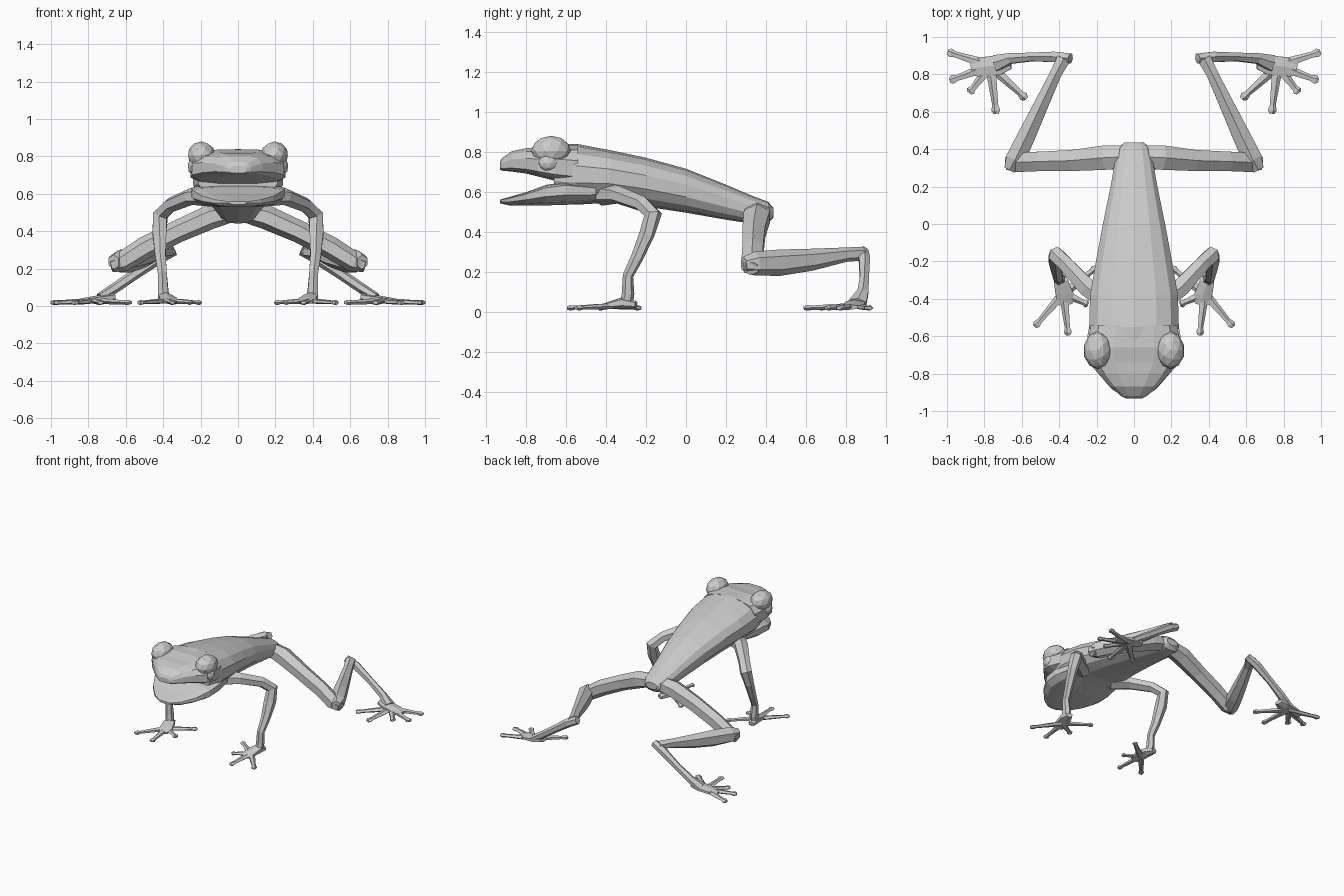
import bpy, bmesh, math
from mathutils import Vector

if "Cube" in bpy.data.objects:
    bpy.data.objects.remove(bpy.data.objects["Cube"])


def finish(name, bm, mirror=False):
    bmesh.ops.recalc_face_normals(bm, faces=bm.faces)
    mesh = bpy.data.meshes.new(name)
    bm.to_mesh(mesh)
    bm.free()
    ob = bpy.data.objects.new(name, mesh)
    bpy.context.collection.objects.link(ob)
    if mirror:
        ob.modifiers.new("Mirror", 'MIRROR').use_mirror_merge = False
    return ob


def bridge(bm, rings):
    """Skin a list of vertex rings and cap both ends."""
    n = len(rings[0])
    for a, b in zip(rings, rings[1:]):
        for i in range(n):
            bm.faces.new((a[i], a[(i + 1) % n], b[(i + 1) % n], b[i]))
    bm.faces.new(rings[0][::-1])
    bm.faces.new(rings[-1])


def loft(name, rows, sides=14, power=0.85, mid=0.5):
    """Cross-sections along y: (y, half width, bottom z, top z)."""
    bm = bmesh.new()
    rings = []
    for y, w, zb, zt in rows:
        zm = zb + mid * (zt - zb)
        ring = []
        for i in range(sides):
            a = 2 * math.pi * (i + 0.5) / sides
            c, s = math.cos(a), math.sin(a)
            x = math.copysign(abs(c) ** power, c) * w
            h = math.copysign(abs(s) ** power, s)
            ring.append(bm.verts.new((x, y, zm + h * ((zt - zm) if h > 0 else (zm - zb)))))
        rings.append(ring)
    bridge(bm, rings)
    return finish(name, bm)


def tube(bm, path, sides=6):
    """Limb along points (x, y, z, half width, half height)."""
    pts = [Vector(p[:3]) for p in path]
    rings, side, prev = [], None, None
    for i, p in enumerate(path):
        t = (pts[min(i + 1, len(pts) - 1)] - pts[max(i - 1, 0)]).normalized()
        if side is None:
            side = t.cross(Vector((0, 0, 1))).normalized()
        else:
            side = prev.rotation_difference(t) @ side
        up = side.cross(t)
        prev = t
        ring = []
        for k in range(sides):
            a = 2 * math.pi * (k + 0.5) / sides
            ring.append(bm.verts.new(pts[i] + side * math.cos(a) * p[3] + up * math.sin(a) * p[4]))
        rings.append(ring)
    bridge(bm, rings)


def limb(name, path, sides=6):
    bm = bmesh.new()
    tube(bm, path, sides)
    return finish(name, bm, True)


def digits(name, root, tips, r):
    """Fingers or toes fanning from a root, each with a small end pad."""
    bm = bmesh.new()
    a = Vector(root)
    for x, y in tips:
        b = Vector((x, y, 0.018))
        d = [(0, 1.25), (0.45, 0.95), (0.82, 0.7), (0.93, 1.05), (1, 0.6)]
        tube(bm, [(*a.lerp(b, f), r * s, min(r * s * 0.65, 0.015)) for f, s in d], 5)
    return finish(name, bm, True)


def ball(name, center, scale, sub=2):
    bm = bmesh.new()
    bmesh.ops.create_icosphere(bm, subdivisions=sub, radius=1)
    bmesh.ops.scale(bm, vec=scale, verts=bm.verts)
    bmesh.ops.translate(bm, vec=center, verts=bm.verts)
    return finish(name, bm, True)


# Torso tapering from shoulders to rump
loft("torso", [
    (-0.66, .215, .55, .835), (-0.55, .245, .535, .84), (-0.38, .24, .545, .808),
    (-0.2, .208, .525, .77), (0, .17, .495, .715), (.2, .128, .46, .635),
    (.33, .105, .44, .58), (.41, .085, .44, .55), (.437, .05, .47, .52)])

# Head: upper skull with snout, and open lower jaw
loft("upper_head", [
    (-0.54, .235, .64, .835), (-0.66, .26, .655, .84), (-0.74, .25, .675, .825),
    (-0.80, .195, .69, .82), (-0.87, .13, .70, .805), (-0.92, .07, .705, .77),
    (-0.932, .045, .71, .75)], 12, 0.65, 0.3)
loft("lower_jaw", [
    (-0.932, .045, .542, .56), (-0.88, .125, .53, .575), (-0.8, .195, .53, .598),
    (-0.7, .25, .53, .635), (-0.6, .255, .532, .65), (-0.45, .225, .55, .63)],
    12, 0.65, 0.75)

# Eyes under raised brow bumps
ball("eyelid", (.195, -.675, .805), (.075, .1, .075))
ball("eyeball", (.225, -.69, .745), (.045, .055, .05))

# Front legs
limb("front_leg", [
    (.13, -.42, .59, .07, .06), (.25, -.34, .585, .055, .045), (.36, -.22, .54, .045, .04),
    (.415, -.165, .485, .045, .045), (.42, -.195, .39, .036, .045), (.415, -.245, .27, .03, .034),
    (.405, -.29, .18, .026, .028), (.40, -.29, .09, .032, .03), (.395, -.30, .03, .035, .03)])
limb("front_palm", [
    (.405, -.25, .035, .025, .018), (.39, -.31, .045, .045, .03),
    (.37, -.38, .033, .055, .018), (.365, -.43, .022, .04, .012)])
digits("front_fingers", (.375, -.37, .028),
       [(.53, -.55), (.35, -.595), (.245, -.43), (.2, -.23)], .022)

# Hind legs: thigh, shin, long ankle
limb("thigh", [
    (.03, .36, .50, .07, .05), (.15, .355, .475, .075, .065), (.32, .34, .40, .065, .06),
    (.5, .335, .31, .06, .06), (.62, .33, .235, .06, .055), (.68, .325, .215, .04, .035)])
limb("shin", [
    (.665, .29, .235, .035, .04), (.635, .345, .24, .06, .06), (.575, .47, .245, .055, .066),
    (.50, .63, .26, .045, .055), (.42, .80, .285, .036, .036), (.375, .885, .29, .042, .035)])
limb("ankle", [
    (.34, .885, .30, .03, .03), (.42, .893, .26, .032, .034), (.55, .893, .17, .026, .028),
    (.66, .885, .095, .032, .028), (.74, .86, .045, .05, .024)])
limb("hind_palm", [
    (.66, .86, .05, .035, .02), (.72, .85, .04, .06, .022),
    (.81, .84, .03, .06, .016), (.87, .83, .022, .045, .012)])
digits("hind_toes", (.765, .845, .028),
       [(.998, .918), (.985, .765), (.88, .70), (.735, .59), (.575, .67)], .025)
